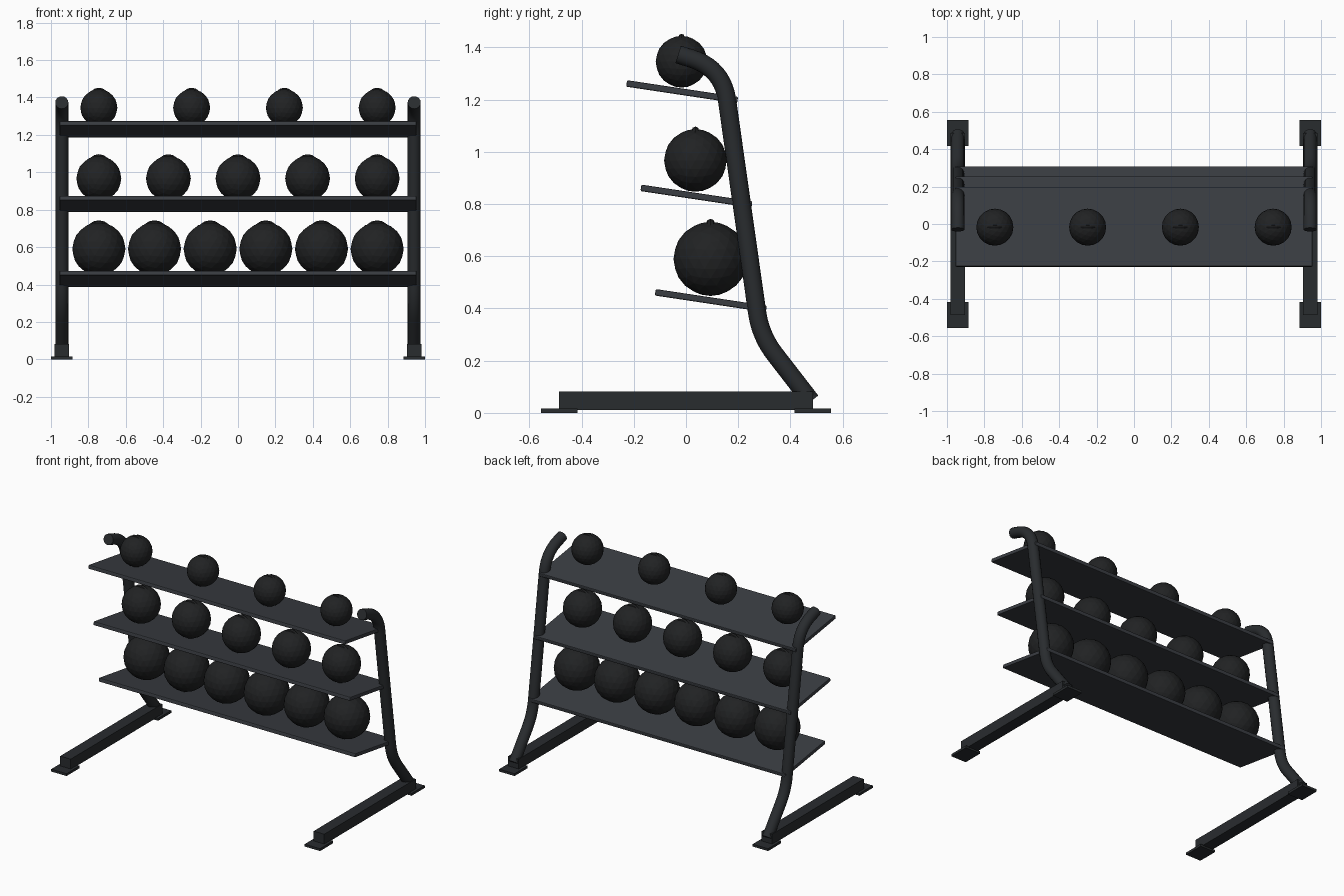
import bpy, math
from mathutils import Vector

if "Cube" in bpy.data.objects:
    bpy.data.objects.remove(bpy.data.objects["Cube"])


def material(name, rgb):
    m = bpy.data.materials.new(name)
    m.diffuse_color = (*rgb, 1)
    m.use_nodes = True
    m.node_tree.nodes["Principled BSDF"].inputs["Base Color"].default_value = m.diffuse_color
    return m


STEEL = material("dark_steel", (0.022, 0.025, 0.028))
SHELF = material("shelf_grey", (0.042, 0.047, 0.055))
RUBBER = material("black_rubber", (0.015, 0.016, 0.017))


def box(name, center, size, mat, tilt=0.0, bevel=0.0):
    bpy.ops.mesh.primitive_cube_add(size=1, location=center)
    ob = bpy.context.object
    ob.name = name
    ob.scale = size
    bpy.ops.object.transform_apply(location=False, rotation=False, scale=True)
    ob.rotation_euler.x = tilt
    ob.data.materials.append(mat)
    if bevel:
        mod = ob.modifiers.new("bevel", 'BEVEL')
        mod.width = bevel
        mod.segments = 2
    return ob


def rounded_path(points, trims, steps=10):
    """Polyline whose inner corners are replaced with smooth bends."""
    pts = [Vector(p) for p in points]
    out = [pts[0]]
    for i, t in enumerate(trims, 1):
        c = pts[i]
        a = c + (pts[i - 1] - c).normalized() * t
        b = c + (pts[i + 1] - c).normalized() * t
        for k in range(steps + 1):
            u = k / steps
            out.append(a * (1 - u) ** 2 + c * 2 * u * (1 - u) + b * u * u)
    return out + [pts[-1]]


def tube(name, points, radius, mat):
    cu = bpy.data.curves.new(name, 'CURVE')
    cu.dimensions = '3D'
    cu.bevel_depth = radius
    cu.bevel_resolution = 6
    cu.use_fill_caps = True
    sp = cu.splines.new('POLY')
    sp.points.add(len(points) - 1)
    for p, co in zip(sp.points, points):
        p.co = (*co, 1)
    ob = bpy.data.objects.new(name, cu)
    bpy.context.collection.objects.link(ob)
    bpy.ops.object.select_all(action='DESELECT')
    ob.select_set(True)
    bpy.context.view_layer.objects.active = ob
    bpy.ops.object.convert(target='MESH')
    ob = bpy.context.object
    ob.name = name
    ob.data.materials.append(mat)
    bpy.ops.object.shade_smooth_by_angle(angle=math.radians(40))


# Side frames: floor beam, foot plates and bent upright
for side, s in (("left", -1), ("right", 1)):
    x = 0.942 * s
    box(f"{side}_floor_beam", (x, 0, 0.047), (0.078, 0.972, 0.07), STEEL)
    for end, e in (("front", -1), ("back", 1)):
        box(f"{side}_{end}_foot", (x, 0.486 * e, 0.008), (0.114, 0.139, 0.016), STEEL)
    path = rounded_path([(x, 0.479, 0.045), (x, 0.285, 0.296),
                         (x, 0.14, 1.32), (x, -0.03, 1.373)], [0.09, 0.125])
    tube(f"{side}_upright", path, 0.035, STEEL)

# Tilted shelves, each one a step higher and further forward
TILT = -math.atan(0.15)
for i, name in enumerate(("lower_shelf", "middle_shelf", "upper_shelf")):
    box(name, (0, 0.095 - 0.055 * i, 0.43 + 0.4 * i), (1.908, 0.43, 0.025),
        SHELF, TILT, 0.005)

# Rows of balls with a small grip loop mostly sunk into the top
ROWS = [("lower", 6, 0.142, 0.094, 0.59), ("middle", 5, 0.12, 0.036, 0.967),
        ("upper", 4, 0.099, -0.017, 1.345)]
for row, count, r, y, z in ROWS:
    for i in range(count):
        x = -0.744 + 1.488 * i / (count - 1)
        bpy.ops.mesh.primitive_ico_sphere_add(subdivisions=3, radius=r, location=(x, y, z))
        ball = bpy.context.object
        ball.name = f"{row}_ball_{i + 1}"
        ball.data.materials.append(RUBBER)
        major, minor = 0.42 * r, 0.12 * r
        bpy.ops.mesh.primitive_torus_add(
            major_radius=major, minor_radius=minor, major_segments=16, minor_segments=8,
            location=(x, y, z + 1.08 * r - major - minor), rotation=(math.pi / 2, 0, 0))
        grip = bpy.context.object
        grip.name = f"{row}_ball_grip_{i + 1}"
        grip.data.materials.append(RUBBER)
